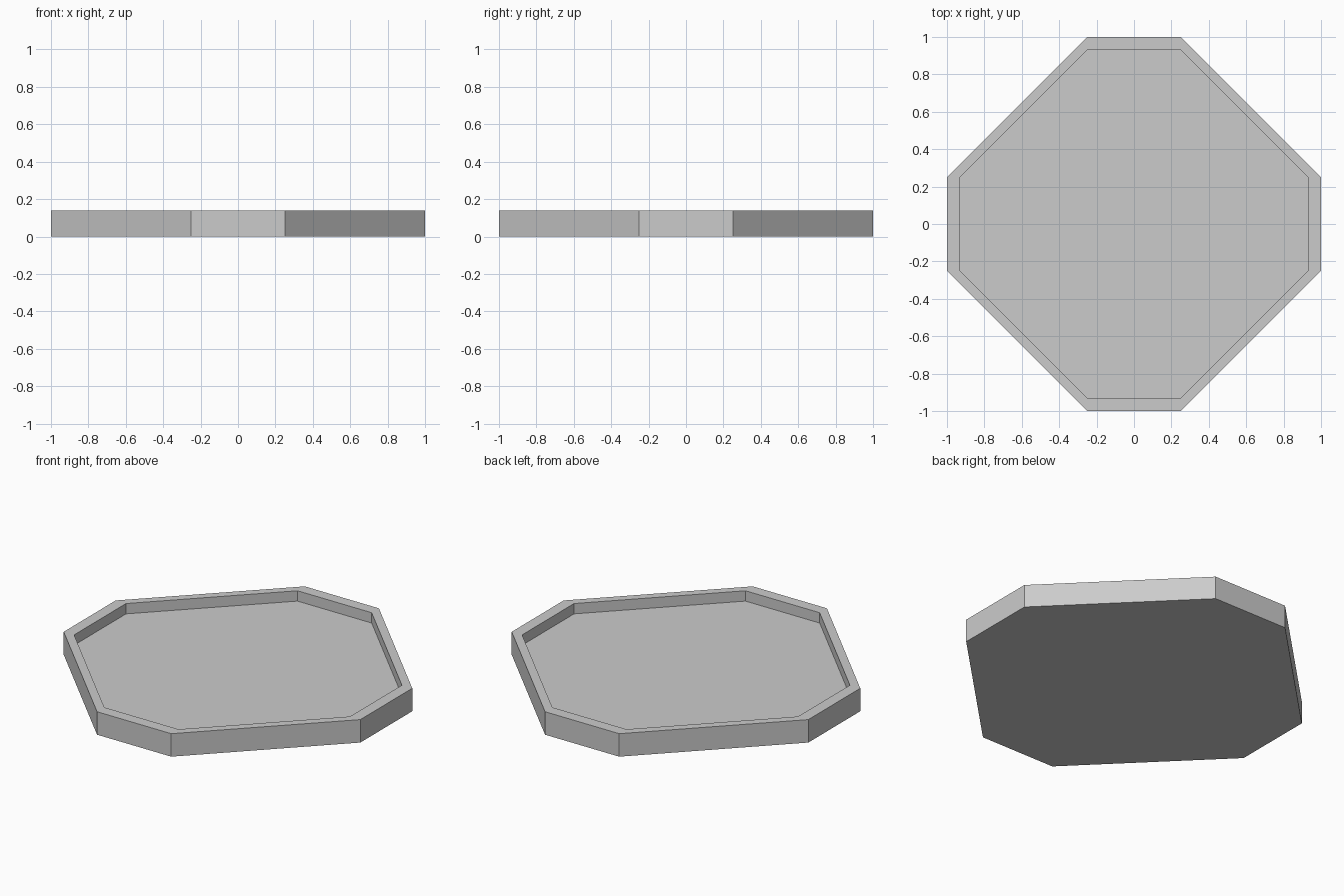
import bpy, bmesh

if "Cube" in bpy.data.objects:
    bpy.data.objects.remove(bpy.data.objects["Cube"])

HEIGHT, FLOOR = 0.14, 0.077


def octagon(bm, reach, half, z):
    # Ring of eight vertices: flat sides at +-reach, each 2*half long
    pts = [(reach, -half), (reach, half), (half, reach), (-half, reach),
           (-reach, half), (-reach, -half), (-half, -reach), (half, -reach)]
    return [bm.verts.new((x, y, z)) for x, y in pts]


bm = bmesh.new()
# Rings from the underside, up the outer wall, over the rim, down to the floor
rings = [octagon(bm, *r) for r in [(1.0, 0.25, 0.0), (1.0, 0.25, HEIGHT),
                                   (0.93, 0.25, HEIGHT), (0.93, 0.25, FLOOR)]]
for a, b in zip(rings, rings[1:]):
    for i in range(8):
        j = (i + 1) % 8
        bm.faces.new((a[i], a[j], b[j], b[i]))

# Underside and recessed floor
bm.faces.new(rings[0][::-1])
bm.faces.new(rings[-1])
bmesh.ops.recalc_face_normals(bm, faces=bm.faces)

mesh = bpy.data.meshes.new("octagonal_tray")
bm.to_mesh(mesh)
bm.free()
bpy.context.collection.objects.link(bpy.data.objects.new("octagonal_tray", mesh))
